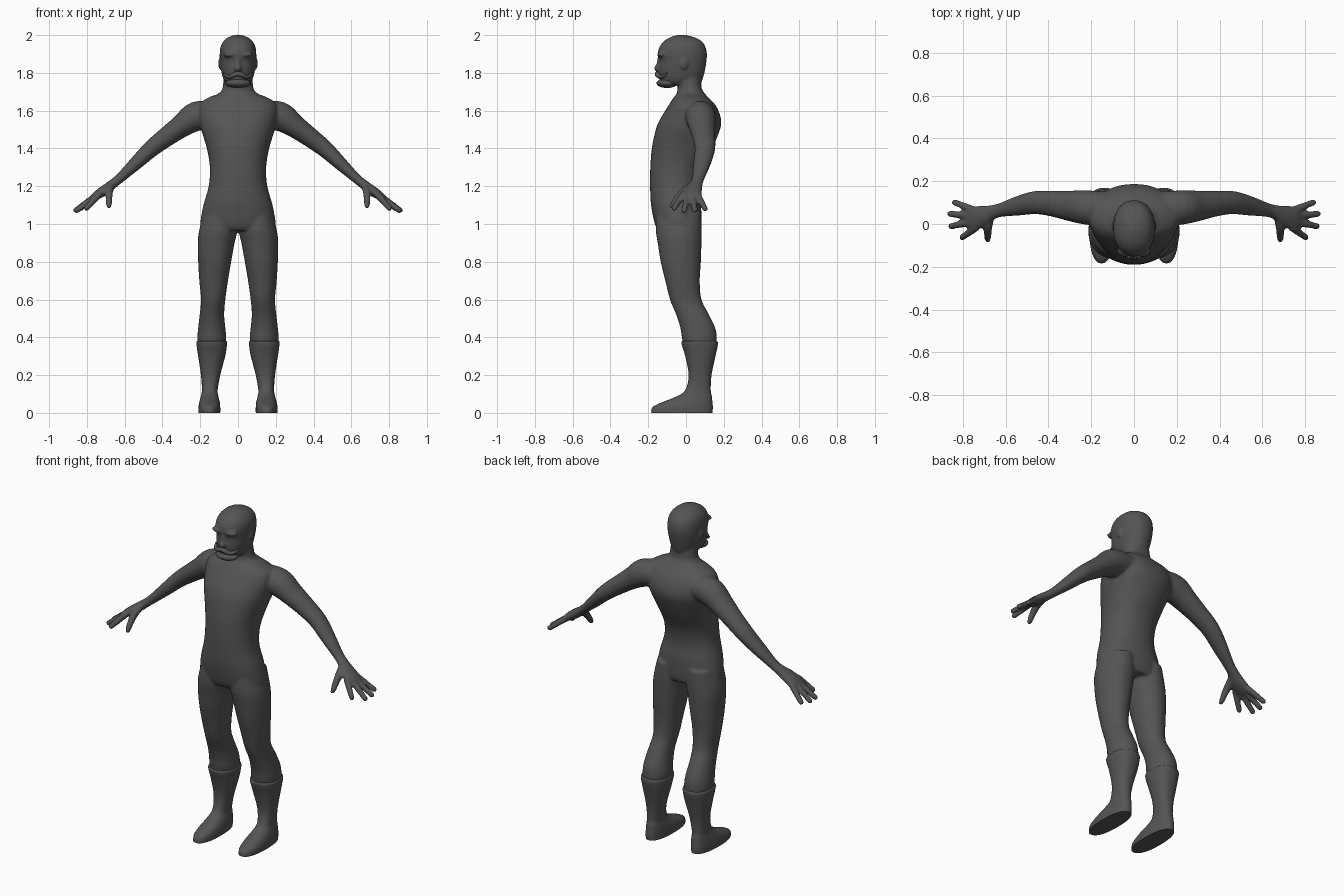
import bpy, bmesh, math
from mathutils import Vector

grey = bpy.data.materials.new("dark grey")
grey.diffuse_color = (0.09, 0.09, 0.09, 1)


def refine(rows, n=4):
    """Catmull-Rom interpolation of the section rows"""
    rows = [Vector(r) for r in rows]
    out = []
    for i in range(len(rows) - 1):
        a, b, c, d = rows[max(i - 1, 0)], rows[i], rows[i + 1], rows[min(i + 2, len(rows) - 1)]
        for k in range(n):
            t = k / n
            out.append(b + (c - a) * (t / 2) + (2 * a - 5 * b + 4 * c - d) * (t * t / 2)
                       + (3 * b - a - 3 * c + d) * (t ** 3 / 2))
    return out + [rows[-1]]


def loft(bm, rows, side=1, flat=False, power=2.0, seg=32):
    """Skin rows of (x, y, z, radius u, radius v); flat keeps sections level"""
    rows = refine(rows)
    cen = [Vector((r[0], r[1], r[2])) for r in rows]
    rings = []
    for i, r in enumerate(rows):
        t = Vector((0, 0, 1)) if flat else (cen[min(i + 1, len(cen) - 1)] - cen[max(i - 1, 0)]).normalized()
        v = (Vector((0, 1, 0)) - t * t.y).normalized()
        u = v.cross(t)
        ring = []
        for k in range(seg):
            a = 2 * math.pi * k / seg
            c, s = math.cos(a), math.sin(a)
            p = cen[i] + u * (max(r[3], .003) * math.copysign(abs(c) ** (2 / power), c)) \
                + v * (max(r[4], .003) * math.copysign(abs(s) ** (2 / power), s))
            ring.append(bm.verts.new((p.x * side, p.y, p.z)))
        rings.append(ring)
    for a, b in zip(rings, rings[1:]):
        for k in range(seg):
            bm.faces.new((a[k], a[(k + 1) % seg], b[(k + 1) % seg], b[k]))
    bm.faces.new(rings[0])
    bm.faces.new(rings[-1])


def sections(rows):
    """(z, x inner, x outer, y front, y back) -> loft rows"""
    return [((a + b) / 2, (f + k) / 2, z, (b - a) / 2, (k - f) / 2) for z, a, b, f, k in rows]


def centred(rows):
    return sections([(z, -w, w, f, k) for z, w, f, k in rows])


def ball(bm, loc, size):
    vs = bmesh.ops.create_uvsphere(bm, u_segments=24, v_segments=16, radius=1)["verts"]
    for v in vs:
        v.co = Vector([v.co[i] * size[i] + loc[i] for i in range(3)])


def finish(bm, name, remesh=0):
    bmesh.ops.recalc_face_normals(bm, faces=bm.faces)
    me = bpy.data.meshes.new(name)
    bm.to_mesh(me)
    bm.free()
    me.materials.append(grey)
    ob = bpy.data.objects.new(name, me)
    bpy.context.collection.objects.link(ob)
    if remesh:
        m = ob.modifiers.new("fuse", "REMESH")
        m.mode, m.voxel_size, m.use_smooth_shade = "VOXEL", remesh, True
        s = ob.modifiers.new("soften", "SMOOTH")
        s.factor, s.iterations = 0.5, 4
    bpy.ops.object.select_all(action="DESELECT")
    ob.select_set(True)
    bpy.context.view_layer.objects.active = ob
    if remesh:
        bpy.ops.object.shade_smooth()
    else:
        bpy.ops.object.shade_smooth_by_angle(angle=math.radians(50))
    return ob


body = bmesh.new()

# torso and neck
loft(body, centred([
    (.965, .19, -.145, .07), (1.0, .2, -.165, .08), (1.1, .183, -.185, .08), (1.2, .155, -.19, .07),
    (1.3, .149, -.189, .09), (1.4, .165, -.181, .14), (1.5, .195, -.16, .18), (1.55, .205, -.14, .186),
    (1.6, .21, -.11, .172), (1.64, .2, -.085, .148), (1.67, .155, -.065, .118), (1.69, .105, -.05, .1),
    (1.715, .083, -.045, .084), (1.75, .078, -.045, .08), (1.8, .07, -.045, .075)]), flat=True, power=2.2, seg=48)

# head
loft(body, centred([
    (1.735, .05, -.11, .04), (1.75, .068, -.135, .08), (1.78, .082, -.143, .092), (1.82, .09, -.145, .102),
    (1.86, .095, -.141, .108), (1.9, .097, -.15, .111), (1.94, .092, -.139, .102), (1.97, .075, -.115, .08),
    (1.99, .048, -.08, .04), (2.002, .015, -.04, -.01)]), flat=True, power=2.2, seg=40)
ball(body, (0, -.148, 1.825), (.02, .021, .02))          # nose
ball(body, (0, -.14, 1.85), (.012, .017, .04))           # nose bridge

for s in (1, -1):
    ball(body, (.04 * s, -.128, 1.897), (.04, .026, .014))   # brow
    ball(body, (.097 * s, -.01, 1.85), (.008, .02, .03))     # ear
    # leg
    loft(body, sections([
        (1.06, .02, .18, -.155, .08), (.97, .004, .205, -.16, .083), (.9, .018, .213, -.15, .082),
        (.8, .036, .211, -.134, .079), (.7, .053, .205, -.11, .073), (.6, .067, .196, -.085, .082),
        (.52, .073, .203, -.052, .122), (.45, .067, .211, -.03, .155), (.4, .062, .215, -.022, .163),
        (.35, .066, .212, -.012, .16)]), s, True, 2.1)
    # arm and palm
    loft(body, [
        (.12, .07, 1.585, .065, .08), (.22, .077, 1.57, .078, .08), (.3, .085, 1.518, .061, .071),
        (.38, .095, 1.46, .052, .06), (.46, .1, 1.398, .045, .054), (.54, .085, 1.322, .036, .046),
        (.62, .066, 1.247, .026, .033), (.66, .055, 1.214, .025, .034), (.705, .038, 1.18, .027, .048),
        (.75, .026, 1.15, .023, .056), (.78, .023, 1.13, .012, .045)], s)
    # fingers: base and tip
    for b, t in (((.735, -.015, 1.158), (.81, -.068, 1.075)), ((.75, .01, 1.15), (.865, -.012, 1.063)),
                 ((.75, .036, 1.15), (.87, .048, 1.065)), ((.735, .06, 1.16), (.848, .105, 1.072))):
        b, t = Vector(b), Vector(t)
        loft(body, [(*b.lerp(t, f), r, r) for f, r in
                    ((0, .018), (.4, .017), (.7, .0155), (.92, .0145), (1, .008))], s, seg=16)
    # thumb
    loft(body, [(.67, .035, 1.2, .018, .02), (.682, -.01, 1.172, .021, .022), (.683, -.045, 1.135, .018, .018),
                (.683, -.07, 1.1, .015, .015), (.682, -.08, 1.084, .008, .008)], s, seg=16)
finish(body, "body", .0075)

# moustache
bm = bmesh.new()
for s in (1, -1):
    loft(bm, [(-.004, -.152, 1.797, .012, .012), (.02, -.15, 1.79, .013, .014), (.045, -.136, 1.779, .011, .013),
              (.065, -.117, 1.786, .008, .01), (.077, -.1, 1.8, .003, .003)], s, seg=16)
finish(bm, "moustache")

# beard
bm = bmesh.new()
ball(bm, (0, -.1, 1.746), (.068, .056, .026))
finish(bm, "beard")

# boots with flat soles
for s, name in ((1, "left_boot"), (-1, "right_boot")):
    bm = bmesh.new()
    loft(bm, sections([
        (0, .094, .209, -.184, .14), (.03, .094, .209, -.178, .142), (.055, .096, .205, -.13, .14),
        (.085, .103, .197, -.055, .137), (.12, .108, .191, -.004, .131), (.2, .094, .196, .014, .135),
        (.3, .068, .211, -.004, .156), (.355, .059, .219, -.021, .168), (.375, .058, .22, -.024, .168),
        (.38, .063, .215, -.019, .163)]), s, True, 2.3, 40)
    finish(bm, name)
